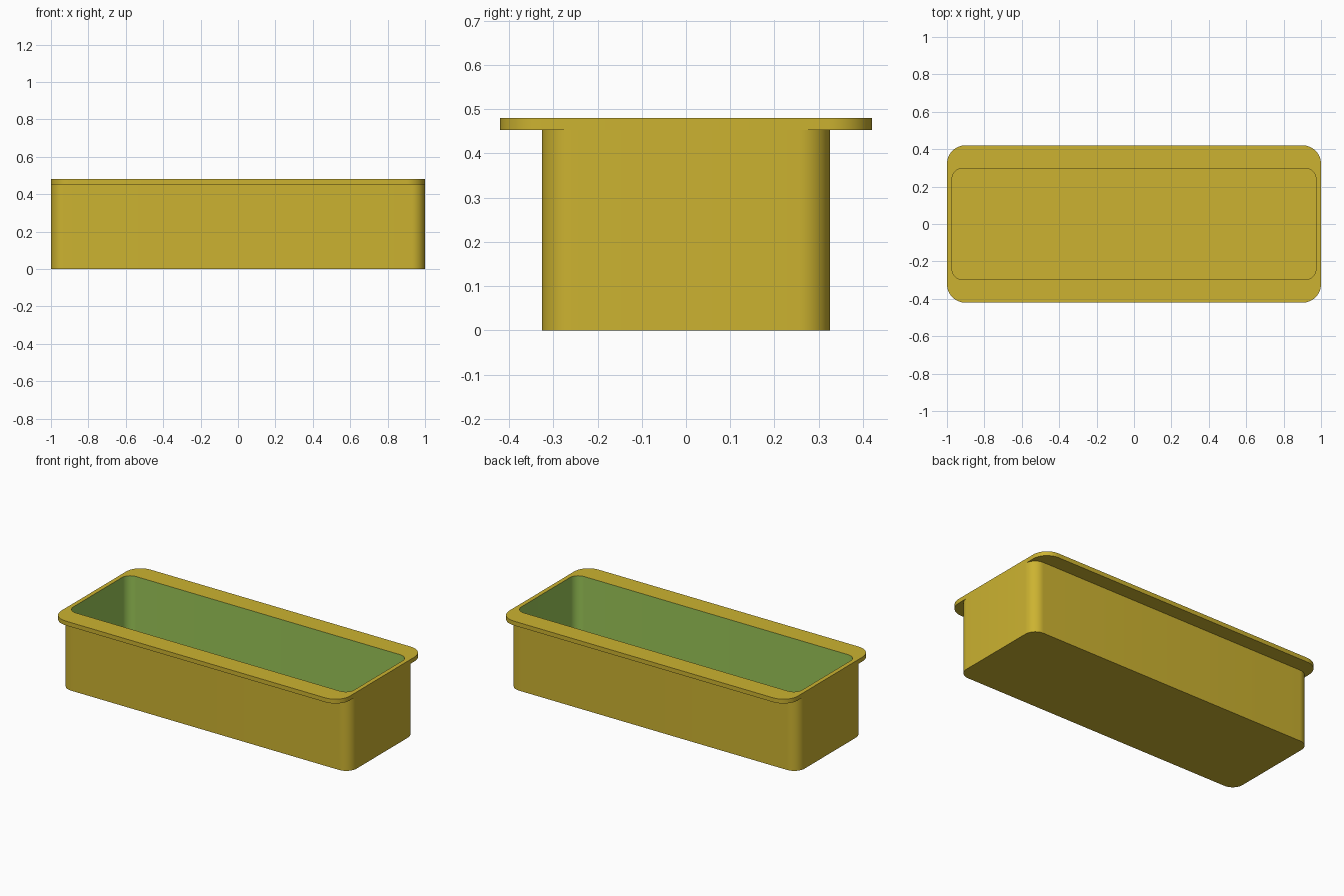
import bpy, bmesh, math

if "Cube" in bpy.data.objects:
    bpy.data.objects.remove(bpy.data.objects["Cube"])


def make_material(name, rgb):
    mat = bpy.data.materials.new(name)
    lin = [c / 12.92 if c <= 0.04045 else ((c + 0.055) / 1.055) ** 2.4 for c in rgb]
    mat.diffuse_color = (*lin, 1)
    mat.use_nodes = True
    mat.node_tree.nodes["Principled BSDF"].inputs["Base Color"].default_value = mat.diffuse_color
    return mat


YELLOW = make_material("mustard yellow", (0.80, 0.70, 0.19))
GREEN = make_material("leaf green", (0.60, 0.77, 0.34))
STEPS = 12


def rounded_rectangle(hx, hy, r, z):
    """Counter-clockwise outline with arc corners."""
    points = []
    for quarter, (sx, sy) in enumerate([(1, 1), (-1, 1), (-1, -1), (1, -1)]):
        for i in range(STEPS + 1):
            a = math.pi / 2 * (quarter + i / STEPS)
            points.append((sx * (hx - r) + r * math.cos(a),
                           sy * (hy - r) + r * math.sin(a), z))
    return points


def loft(name, outlines, cap=None, wall_mat=YELLOW, cap_mat=YELLOW):
    """Skin successive outlines; cap 'first' or 'last' outline."""
    bm = bmesh.new()
    rings = [[bm.verts.new(p) for p in rounded_rectangle(*o)] for o in outlines]
    for low, high in zip(rings, rings[1:]):
        n = len(low)
        for i in range(n):
            j = (i + 1) % n
            bm.faces.new((low[i], low[j], high[j], high[i]))
    if cap:
        ring = rings[0][::-1] if cap == "first" else rings[-1]
        bm.faces.new(ring).material_index = 1
    # Drop zero-area strips where outlines touch
    flat = [f for f in bm.faces if f.calc_area() < 1e-7]
    bmesh.ops.delete(bm, geom=flat, context='FACES')
    mesh = bpy.data.meshes.new(name)
    bm.to_mesh(mesh)
    bm.free()
    mesh.materials.append(wall_mat)
    mesh.materials.append(cap_mat)
    obj = bpy.data.objects.new(name, mesh)
    bpy.context.collection.objects.link(obj)
    bpy.ops.object.select_all(action='DESELECT')
    obj.select_set(True)
    bpy.context.view_layer.objects.active = obj
    bpy.ops.object.shade_smooth_by_angle(angle=math.radians(30))
    return obj


TOP, LIP, FLOOR = 0.48, 0.453, 0.027
BODY = (1.0, 0.326, 0.071)
RIM = (1.0, 0.421, 0.10)
OPENING = (0.973, 0.298, 0.058)

# Outer walls and underside
loft("outer_shell", [(*BODY, 0), (*BODY, LIP)], cap="first")

# Flange: underside, edge and top surface
loft("rim", [(*BODY, LIP), (*RIM, LIP), (*RIM, TOP), (*OPENING, TOP)])

# Green inner walls with a yellow floor
loft("cavity", [(*OPENING, TOP), (*OPENING, FLOOR)], cap="last", wall_mat=GREEN)
